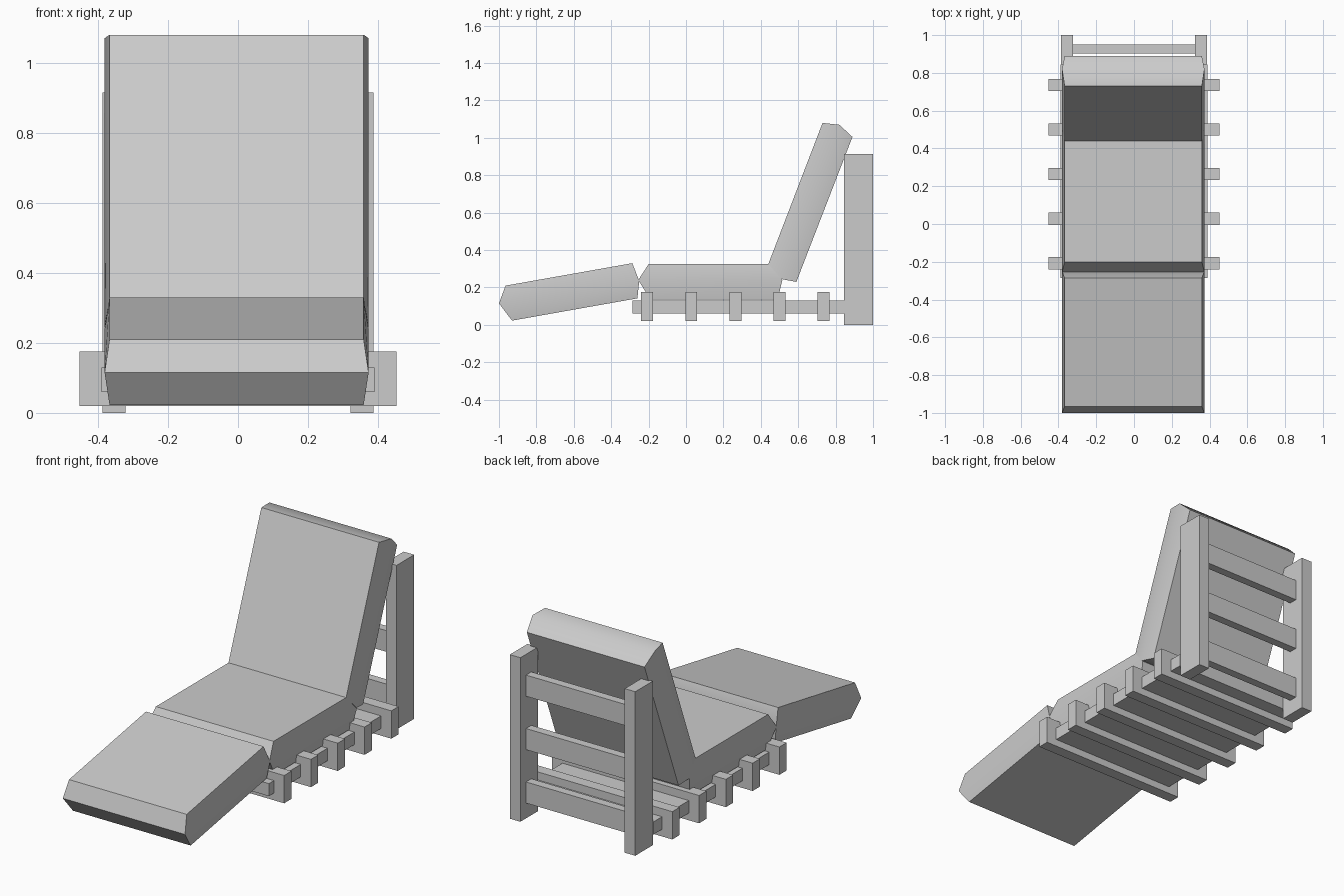
import bpy
import bmesh
import math

cube = bpy.data.objects.get("Cube")
if cube:
    bpy.data.objects.remove(cube, do_unlink=True)

grey = bpy.data.materials.new("plain_grey")
GREY = (0.6, 0.6, 0.6, 1)
grey.use_nodes = True
grey.diffuse_color = GREY
grey.node_tree.nodes["Principled BSDF"].inputs["Base Color"].default_value = GREY


def finish(name, bm):
    """Turn a bmesh into a named grey object."""
    bmesh.ops.recalc_face_normals(bm, faces=bm.faces)
    mesh = bpy.data.meshes.new(name)
    bm.to_mesh(mesh)
    bm.free()
    mesh.materials.append(grey)
    obj = bpy.data.objects.new(name, mesh)
    bpy.context.collection.objects.link(obj)
    return obj


def box(name, xs, ys, zs):
    bm = bmesh.new()
    bmesh.ops.create_cube(bm, size=1)
    for v in bm.verts:
        for i, (low, high) in enumerate((xs, ys, zs)):
            v.co[i] = low if v.co[i] < 0 else high
    return finish(name, bm)


def cushion(name, profile):
    """Six-sided side profile; its two end points (0 and 3) bulge outwards."""
    bm = bmesh.new()
    rings = []
    for side in (-1, 1):
        ring = [bm.verts.new((side * (0.377 if i % 3 == 0 else 0.363) - 0.004, y, z))
                for i, (y, z) in enumerate(profile)]
        # each side is two panels meeting along the middle
        bm.faces.new(ring[:4])
        bm.faces.new(ring[3:] + ring[:1])
        rings.append(ring)
    a, b = rings
    for i in range(6):
        j = (i + 1) % 6
        bm.faces.new((a[i], a[j], b[j], b[i]))
    obj = finish(name, bm)
    bpy.ops.object.select_all(action='DESELECT')
    obj.select_set(True)
    bpy.context.view_layer.objects.active = obj
    bpy.ops.object.shade_smooth_by_angle(angle=math.radians(40))


# Cushions
cushion("foot_cushion", [(-1, 0.115), (-0.965, 0.21), (-0.287, 0.33),
                         (-0.25, 0.235), (-0.26, 0.142), (-0.93, 0.023)])
cushion("seat_cushion", [(-0.255, 0.24), (-0.2, 0.325), (0.44, 0.325),
                         (0.515, 0.24), (0.49, 0.135), (-0.19, 0.135)])
cushion("back_cushion", [(0.51, 0.245), (0.44, 0.325), (0.73, 1.08),
                         (0.82, 1.07), (0.89, 1.005), (0.59, 0.23)])

# Base board with cross slats
box("base_board", (-0.39, 0.39), (-0.285, 0.845), (0.06, 0.13))
for i in range(5):
    y = -0.208 + 0.236 * i
    box(f"base_slat_{i + 1}", (-0.453, 0.453), (y - 0.032, y + 0.032), (0.02, 0.175))

# Back frame
box("left_post", (0.322, 0.387), (0.845, 1), (0, 0.915))
box("right_post", (-0.387, -0.322), (0.845, 1), (0, 0.915))
for i in range(3):
    z = 0.085 + 0.298 * i
    box(f"back_rung_{i + 1}", (-0.33, 0.33), (0.903, 0.95), (z, z + 0.118))
